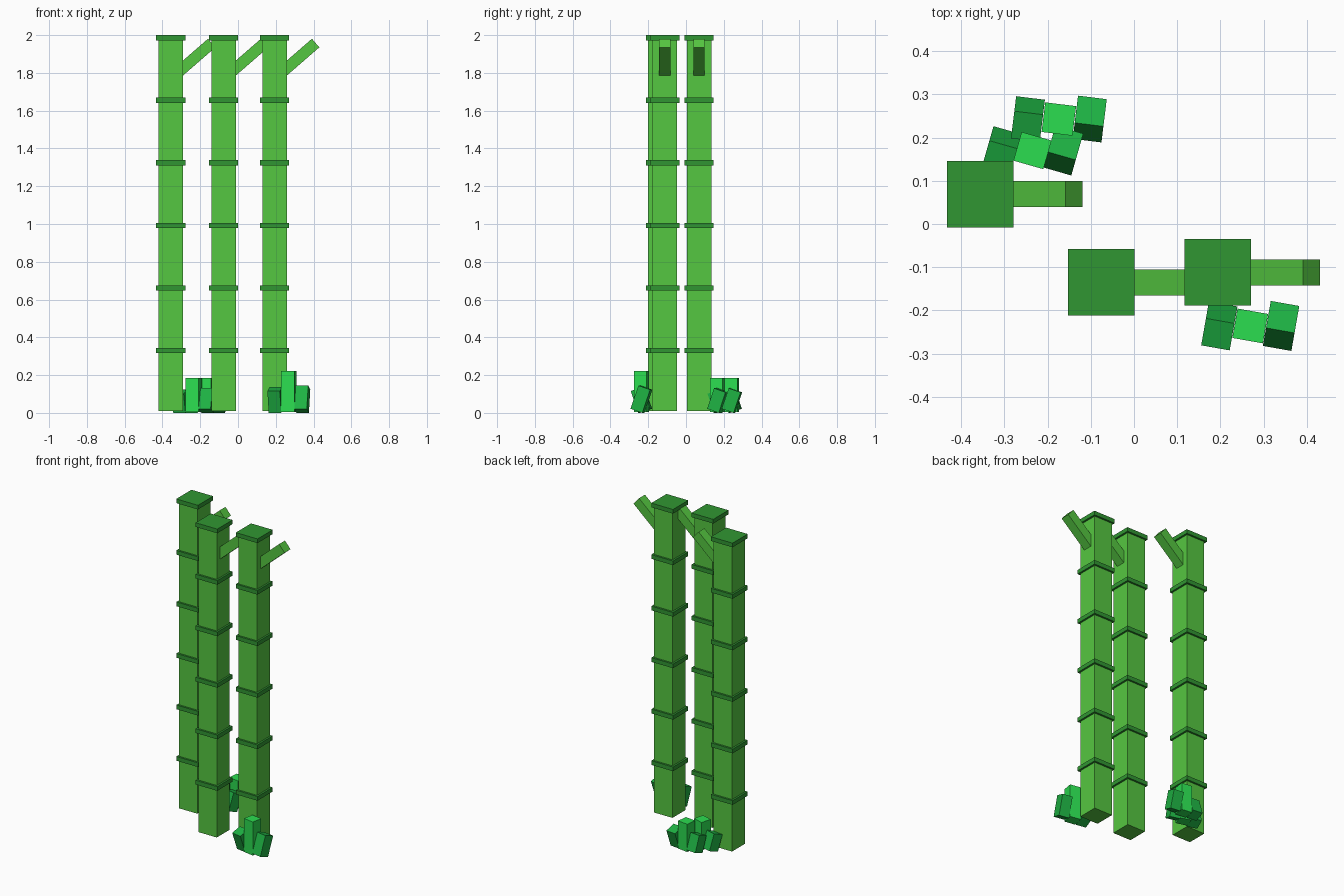
import bpy
from math import radians, cos, sin
from mathutils import Matrix, Vector

cube = bpy.data.objects.get("Cube")
if cube:
    bpy.data.objects.remove(cube, do_unlink=True)


def material(name, rgb):
    linear = [((c / 255 + 0.055) / 1.055) ** 2.4 for c in rgb] + [1.0]
    mat = bpy.data.materials.new(name)
    mat.use_nodes = True
    mat.diffuse_color = linear
    mat.node_tree.nodes["Principled BSDF"].inputs["Base Color"].default_value = linear
    return mat


STALK = material("stalk green", (85, 199, 65))
RING = material("ring dark green", (48, 150, 50))
SHOOT_LIGHT = material("shoot bright green", (43, 221, 80))
SHOOT_DEEP = material("shoot deep green", (30, 178, 67))


def box(name, size, centre, mat, rotation=None):
    bpy.ops.mesh.primitive_cube_add(size=1)
    obj = bpy.context.object
    obj.name = name
    obj.data.transform(Matrix.Diagonal((*size, 1)))
    if rotation:
        obj.data.transform(rotation)
    obj.location = centre
    obj.data.materials.append(mat)
    return obj


# Segmented stalks, each with a side branch
RINGS = 6
SPACING = 0.331
for label, x, y in (("left", 0.194, -0.112), ("middle", -0.076, -0.135), ("right", -0.356, 0.069)):
    box(f"{label}_stalk", (0.13, 0.13, 1.98), (x, y, 1.0), STALK)
    for i in range(1, RINGS + 1):
        box(f"{label}_ring_{i}", (0.154, 0.154, 0.027), (x, y, i * SPACING), RING)
    slope, length = radians(41), 0.25
    axis = Vector((cos(slope), 0, sin(slope)))
    tip = Vector((x + 0.217, y, 1.958))
    box(f"{label}_branch", (length, 0.06, 0.06), tip - axis * length / 2, STALK,
        Matrix.Rotation(-slope, 4, 'Y'))


# Clumps of young shoots: one upright, two leaning opposite ways
def clump(label, x, y, turn, tall, short):
    yaw = Matrix.Rotation(radians(turn), 4, 'Z')
    box(f"{label}_upright_shoot", (0.072, 0.069, tall), (x, y, tall / 2 + 0.006), SHOOT_LIGHT, yaw)
    for name, side, lean in (("right", -1, 19), ("left", 1, -19)):
        height = short - (0.008 if side < 0 else 0)
        tilt = Matrix.Rotation(radians(lean), 4, 'X')
        rise = (height * cos(radians(19)) + 0.067 * sin(radians(19))) / 2
        box(f"{label}_{name}_shoot", (0.067, 0.067, height),
            (x + side * 0.0715, y, rise), SHOOT_DEEP, yaw @ tilt)


clump("front_clump", 0.269, -0.236, -10, 0.215, 0.13)
clump("back_clump", -0.174, 0.243, -7, 0.178, 0.115)
clump("inner_clump", -0.235, 0.17, -16, 0.178, 0.115)
